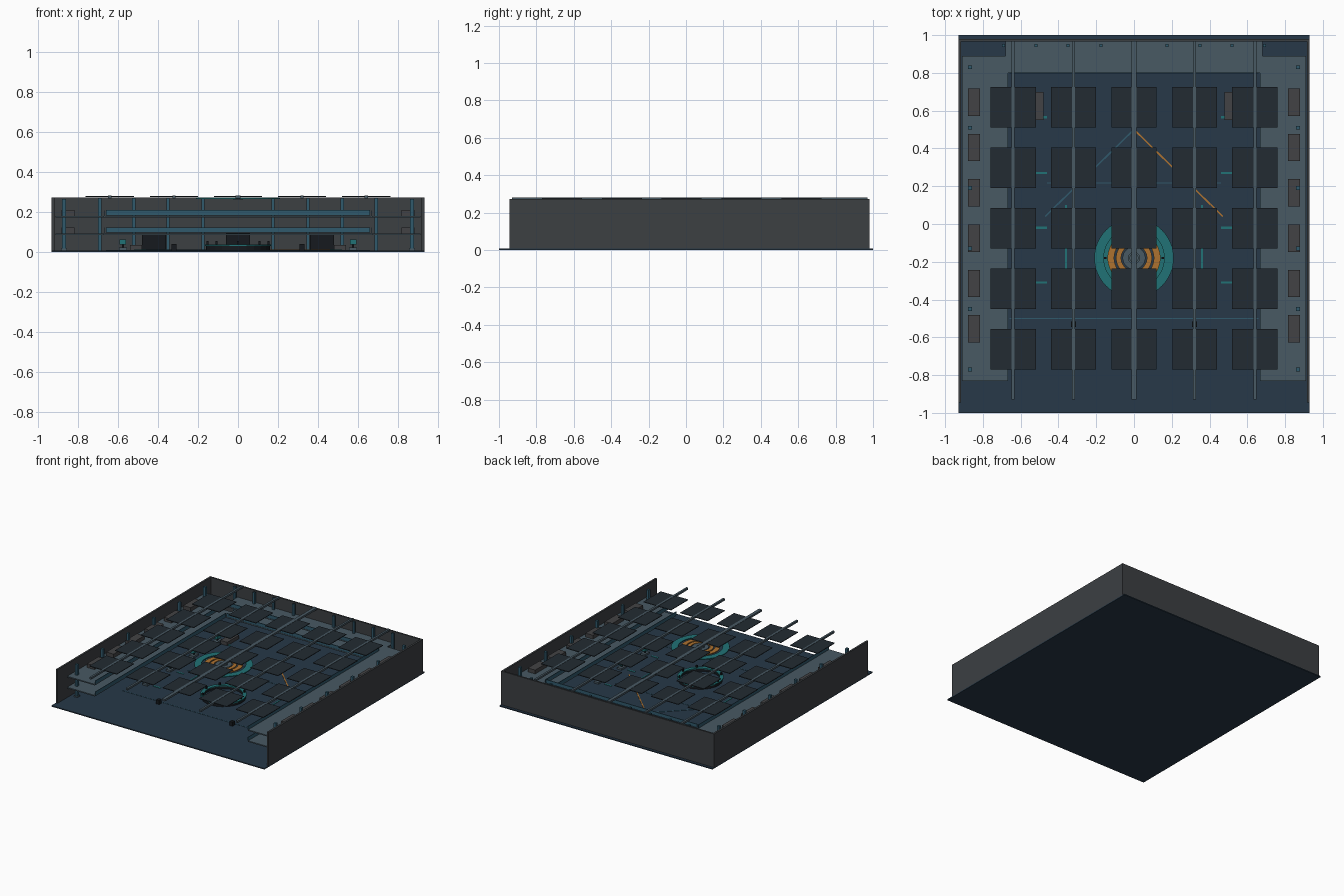
import bpy, bmesh, math

if "Cube" in bpy.data.objects:
    bpy.data.objects.remove(bpy.data.objects["Cube"])

def mat(name, r, g, b):
    m = bpy.data.materials.new(name)
    m.diffuse_color = (r, g, b, 1)
    m.use_nodes = True
    m.node_tree.nodes["Principled BSDF"].inputs["Base Color"].default_value = m.diffuse_color
    return m

FLOOR = mat("navy_floor", .02, .04, .065)
SLAB = mat("blue_grey", .065, .1, .125)
WALL = mat("dark_wall", .045, .05, .055)
PANEL = mat("dark_panel", .016, .024, .032)
TEAL = mat("teal", .015, .17, .18)
ORANGE = mat("orange", .42, .17, .03)
RAIL = mat("rail_blue", .03, .1, .15)
BLACK = mat("black", .008, .01, .013)
SHOP = mat("shop_grey", .055, .055, .058)

def make(name, bm, m):
    me = bpy.data.meshes.new(name)
    bm.to_mesh(me)
    bm.free()
    ob = bpy.data.objects.new(name, me)
    bpy.context.collection.objects.link(ob)
    me.materials.append(m)
    return ob

def boxes(name, items, m):
    """Each item is (x0, x1, y0, y1, z0, z1)."""
    bm = bmesh.new()
    for x0, x1, y0, y1, z0, z1 in items:
        vs = bmesh.ops.create_cube(bm, size=1)["verts"]
        for v in vs:
            v.co.x = x1 if v.co.x > 0 else x0
            v.co.y = y1 if v.co.y > 0 else y0
            v.co.z = z1 if v.co.z > 0 else z0
    return make(name, bm, m)

def both(items):
    return items + [(-b, -a, c, d, e, f) for a, b, c, d, e, f in items]

def ring(name, r0, r1, z0, z1, m, cy=-.18, n=48):
    bm = bmesh.new()
    loops = []
    for i in range(n):
        a = 2 * math.pi * i / n
        c, s = math.cos(a), math.sin(a)
        loops.append([bm.verts.new((r * c, cy + r * s, z))
                      for r, z in ((r0, z0), (r1, z0), (r1, z1), (r0, z1))])
    for i in range(n):
        p, q = loops[i], loops[(i + 1) % n]
        for k in range(4):
            bm.faces.new((p[k], q[k], q[(k + 1) % 4], p[(k + 1) % 4]))
    bmesh.ops.recalc_face_normals(bm, faces=bm.faces)
    return make(name, bm, m)

def disc(name, r, z0, z1, m, cy=-.18):
    bm = bmesh.new()
    bmesh.ops.create_cone(bm, cap_ends=True, segments=32, radius1=r, radius2=r, depth=z1 - z0)
    bmesh.ops.translate(bm, verts=bm.verts, vec=(0, cy, (z0 + z1) / 2))
    return make(name, bm, m)

# shell: floor and three walls
boxes("floor", [(-.93, .93, -1, 1, 0, .008)], FLOOR)
boxes("side_walls", both([(.915, .93, -.945, .98, .008, .273)]), WALL)
boxes("back_wall", [(-.915, .915, .967, .98, .008, .273)], WALL)

# two gallery levels with railings
for level, z in (("lower", .093), ("upper", .18)):
    boxes(level + "_side_galleries", both([(.67, .91, -.83, .89, z - .009, z)]), SLAB)
    boxes(level + "_back_gallery", [(-.68, .68, .8, .967, z - .009, z)], SLAB)
    boxes(level + "_back_railing", [(-.66, .66, .797, .803, z + .003, z + .03)], RAIL)
    boxes(level + "_side_railings", both([(.666, .67, -.83, .8, z, z + .028)]), RAIL)
    # shop units along the side walls
    boxes(level + "_shop_units", both([(.815, .88, .645 - .24 * i - .072, .645 - .24 * i + .072, z, z + .03)
                                      for i in range(6)]), SHOP)

# columns
boxes("side_columns", both([(.858, .878, .83 - .32 * i - .01, .83 - .32 * i + .01, .008, .265)
                            for i in range(6)]), RAIL)
boxes("column_bases", both([(.853, .883, .83 - .32 * i - .015, .83 - .32 * i + .015, .008, .018)
                            for i in range(6)]), SLAB)
boxes("back_columns", both([(x - .008, x + .008, .937, .953, .008, .27)
                            for x in (.175, .35, .52, .69)]), RAIL)

# back doors
boxes("back_doors", both([(.36, .48, .957, .967, .008, .085)]) + [(-.06, .06, .955, .967, .008, .095)], BLACK)

# roof beams and panels
cols = [-.64, -.32, 0, .32, .64]
boxes("roof_beams", [(x - w, x + w, -.93, .97, .266, .281)
                     for x, w in zip(cols, (.008, .008, .013, .008, .008))], SLAB)
boxes("roof_panels", [(x - .12, x + .12, .617 - .32 * j - .107, .617 - .32 * j + .107, .274, .279)
                      for x in cols for j in range(5)], PANEL)

# hanging ring feature
ring("hanging_outer_ring", .16, .21, .264, .271, TEAL)
ring("hanging_orange_ring", .105, .14, .264, .271, ORANGE)
ring("hanging_inner_orange_ring", .068, .095, .264, .271, ORANGE)
ring("hanging_grey_ring", .03, .06, .264, .271, SLAB)
disc("hanging_hub", .024, .262, .271, SLAB)

# round information desk
ring("desk_body", .145, .16, .008, .03, BLACK, n=24)
ring("desk_top", .138, .167, .03, .037, TEAL, n=24)
disc("desk_core", .05, .008, .03, SLAB)
boxes("desk_screens", [(.152 * math.cos(a) - .006, .152 * math.cos(a) + .006,
                        -.18 + .152 * math.sin(a) - .006, -.18 + .152 * math.sin(a) + .006, .037, .055)
                       for a in [math.pi * k / 4 for k in range(8)]], BLACK)

# entrance posts
boxes("entrance_posts", both([(.307, .333, -.545, -.515, .008, .04)]), BLACK)

# stands and planters beside the hall
ys = (.565, .27, -.02, -.31)
boxes("stand_bases", both([(.555, .595, y - .03, y + .03, .008, .022) for y in ys]), SLAB)
boxes("stand_stems", both([(.57, .58, y - .006, y + .006, .022, .037) for y in ys]), BLACK)
boxes("stand_tops", both([(.56, .592, y - .02, y + .02, .037, .062) for y in ys]), TEAL)
boxes("floor_ticks", both([(.46, .52, y - .006, y + .006, .008, .011) for y in ys]), TEAL)
boxes("low_benches", both([(.48, .54, .55, .7, .008, .035)]), SHOP)

# floor inlay lines
boxes("cross_lines", [(-.46, .46, .215, .221, .008, .01), (-.66, .66, -.503, -.497, .008, .01)], RAIL)
boxes("side_lines", both([(.356, .364, -.24, .1, .008, .011)]), TEAL)
for side, m in ((1, ORANGE), (-1, RAIL)):
    length = math.hypot(.47, .46)
    ob = boxes("diagonal_line", [(-length / 2, length / 2, -.004, .004, .008, .011)], m)
    ob.location = (side * .235, .27, 0)
    ob.rotation_euler.z = -side * math.atan2(.46, .47)
